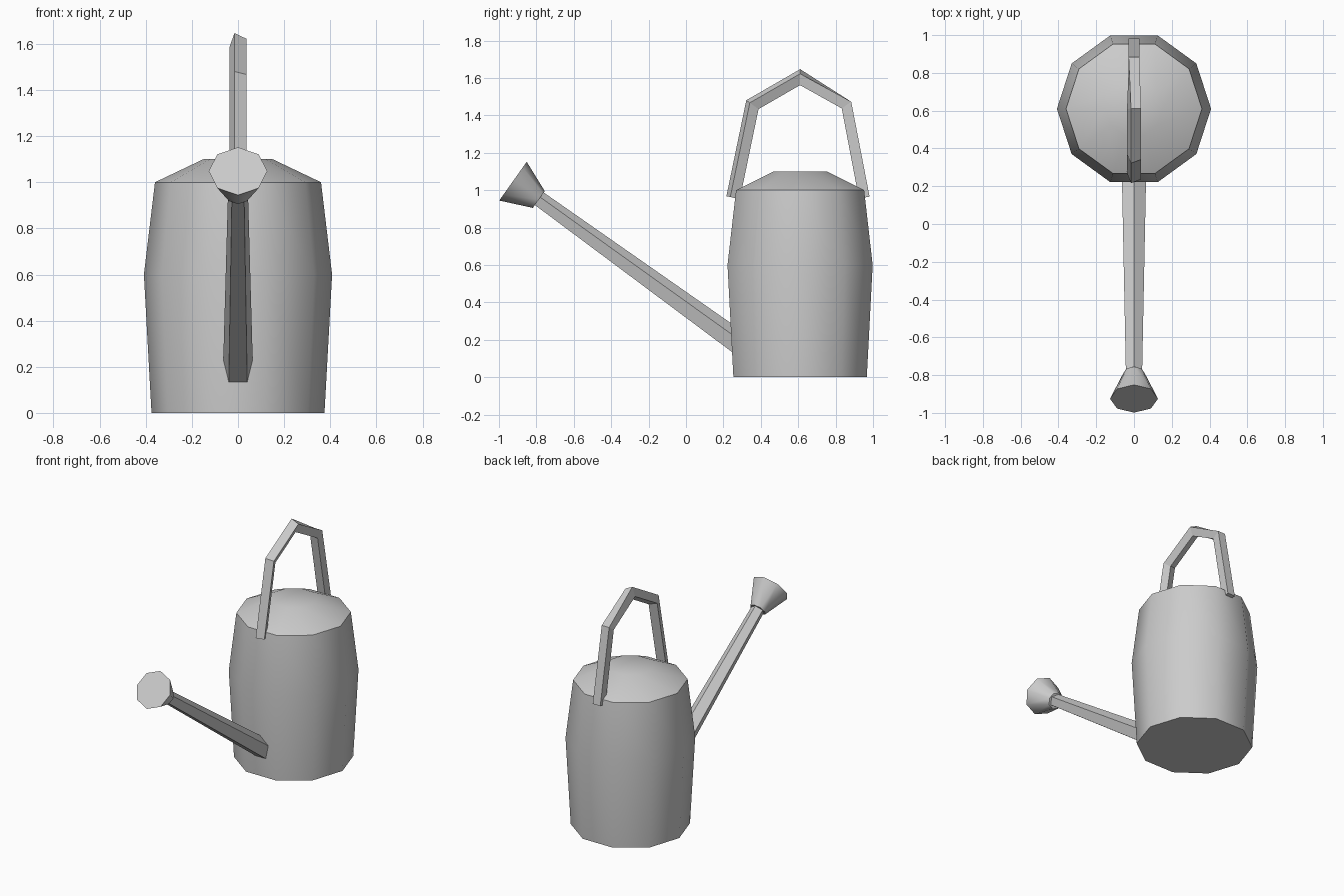
import bpy, bmesh, math
from mathutils import Vector

if "Cube" in bpy.data.objects:
    bpy.data.objects.remove(bpy.data.objects["Cube"])

metal = bpy.data.materials.new("grey_metal")
metal.diffuse_color = (0.6, 0.6, 0.6, 1)
metal.use_nodes = True
metal.node_tree.nodes["Principled BSDF"].inputs["Base Color"].default_value = metal.diffuse_color


def loft(name, sides, stations, smooth=True):
    """Mitred tube in the x = 0 plane; each station is (y, z, radius, first corner angle)."""
    bm = bmesh.new()
    pts = [Vector((0, s[0], s[1])) for s in stations]
    dirs = [(b - a).normalized() for a, b in zip(pts, pts[1:])]
    rings = []
    for i, (p, (_, _, r, start)) in enumerate(zip(pts, stations)):
        before, after = dirs[max(i - 1, 0)], dirs[min(i, len(dirs) - 1)]
        t = (before + after).normalized()
        stretch = 1 / t.dot(after)
        out = Vector((0, -t.z, t.y)) * stretch
        ring = []
        for k in range(sides):
            a = math.radians(start) + math.tau * k / sides
            offset = Vector((1, 0, 0)) * math.cos(a) + out * math.sin(a)
            ring.append(bm.verts.new(p + r * offset))
        rings.append(ring)
    for lower, upper in zip(rings, rings[1:]):
        for k in range(sides):
            n = (k + 1) % sides
            bm.faces.new((lower[k], lower[n], upper[n], upper[k]))
    bm.faces.new(rings[0])
    bm.faces.new(rings[-1])
    bmesh.ops.recalc_face_normals(bm, faces=bm.faces)
    mesh = bpy.data.meshes.new(name)
    bm.to_mesh(mesh)
    bm.free()
    mesh.materials.append(metal)
    obj = bpy.data.objects.new(name, mesh)
    bpy.context.collection.objects.link(obj)
    if smooth:
        bpy.ops.object.select_all(action='DESELECT')
        obj.select_set(True)
        bpy.context.view_layer.objects.active = obj
        bpy.ops.object.shade_smooth_by_angle(angle=math.radians(50))
    return obj


# Ten-sided barrel body with a sloping lid
loft("body", 10, [(0.61, 1.1, 0.15, 0), (0.61, 1.0, 0.36, 0),
                  (0.61, 0.6, 0.408, 0), (0.61, 0.0, 0.375, 0)])

# Five-sided tapering spout, ridge upward, rooted inside the body
loft("spout", 5, [(-0.80, 0.96, 0.045, 90), (0.32, 0.149, 0.069, 90)], smooth=False)

# Flared eight-sided sprinkler head
loft("sprinkler_head", 8, [(-0.925, 1.048, 0.127, 90), (-0.787, 0.95, 0.055, 90)])

# Square-section handle, slightly twisted along its length
loft("handle", 4, [(0.252, 0.96, 0.04, 113), (0.355, 1.457, 0.04, 113),
                   (0.61, 1.604, 0.04, 113), (0.858, 1.455, 0.04, 135),
                   (0.953, 0.96, 0.041, 135)], smooth=False)
